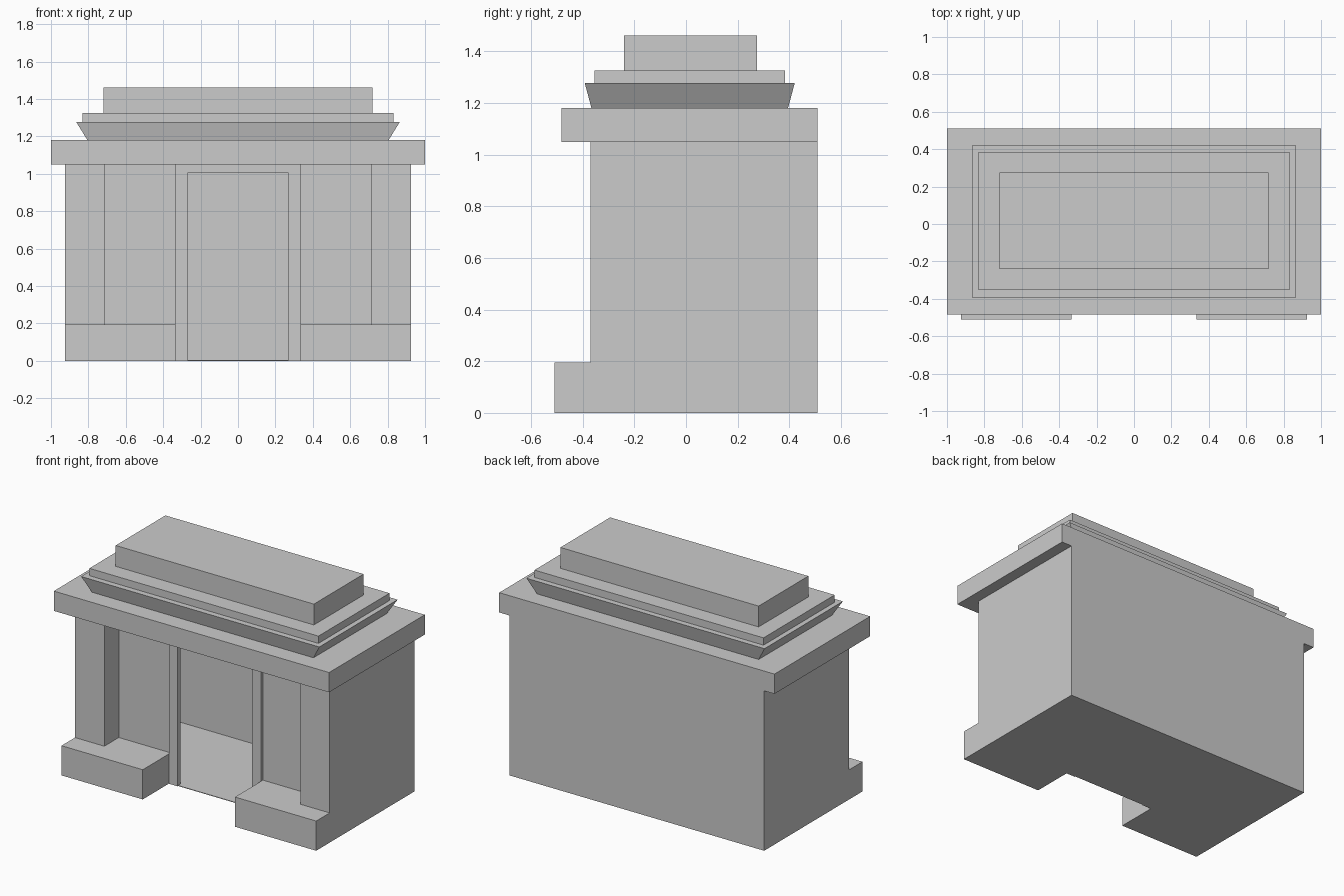
import bpy, bmesh

if "Cube" in bpy.data.objects:
    bpy.data.objects.remove(bpy.data.objects["Cube"])


def make(name, verts, faces):
    mesh = bpy.data.meshes.new(name)
    mesh.from_pydata(verts, [], faces)
    bm = bmesh.new()
    bm.from_mesh(mesh)
    if len(faces) > 5:
        bmesh.ops.recalc_face_normals(bm, faces=bm.faces)
    bm.to_mesh(mesh)
    bm.free()
    obj = bpy.data.objects.new(name, mesh)
    bpy.context.collection.objects.link(obj)
    return obj


def block(name, x, y, z, flare=(0, 0)):
    """Box from (min, max) ranges; flare widens the top in x and y."""
    verts = []
    for h, (fx, fy) in zip(z, ((0, 0), flare)):
        x0, x1, y0, y1 = x[0] - fx, x[1] + fx, y[0] - fy, y[1] + fy
        verts += [(x0, y0, h), (x1, y0, h), (x1, y1, h), (x0, y1, h)]
    sides = [(i, (i + 1) % 4, (i + 1) % 4 + 4, i + 4) for i in range(4)]
    return make(name, verts, [(3, 2, 1, 0), (4, 5, 6, 7)] + sides)


def mirror_x(obj):
    mod = obj.modifiers.new("Mirror", "MIRROR")
    mod.use_axis[0] = True
    mod.use_clip = True


# Thin hollow walls, open at the doorway
plan = [(-0.27, -0.22), (-0.925, -0.22), (-0.925, 0.51),
        (0.925, 0.51), (0.925, -0.22), (0.27, -0.22)][::-1]
n = len(plan)
walls = make("walls", [(x, y, z) for z in (0, 1.05) for x, y in plan],
             [(i, i + 1, i + 1 + n, i + n) for i in range(n - 1)])
solid = walls.modifiers.new("Thickness", "SOLIDIFY")
solid.thickness = 0.008
solid.offset = -1
solid.use_even_offset = True

# Floor inside the doorway
block("floor", (-0.92, 0.92), (-0.235, 0.505), (0, 0.004))

# Door surround: one arch-shaped profile given depth
outline = [(-0.335, 0), (-0.335, 1.05), (0.335, 1.05), (0.335, 0),
           (0.27, 0), (0.27, 1.005), (-0.27, 1.005), (-0.27, 0)]
m = len(outline)
make("door_frame", [(x, y, z) for y in (-0.24, -0.21) for x, z in outline],
     [tuple(range(m)), tuple(range(2 * m - 1, m - 1, -1))]
     + [(i, (i + 1) % m, (i + 1) % m + m, i + m) for i in range(m)])

# Corner piers and the plinths they stand on
mirror_x(block("front_piers", (0.712, 0.925), (-0.37, -0.22), (0.195, 1.05)))
mirror_x(block("front_plinths", (0.335, 0.925), (-0.51, -0.22), (0, 0.195)))

# Roof: slab, flared moulding, step and top block
block("roof_slab", (-1, 1), (-0.483, 0.51), (1.05, 1.18))
block("flared_moulding", (-0.805, 0.805), (-0.366, 0.395), (1.18, 1.277), (0.06, 0.026))
block("roof_step", (-0.832, 0.832), (-0.354, 0.384), (1.277, 1.325))
block("top_block", (-0.72, 0.72), (-0.241, 0.275), (1.325, 1.462))
